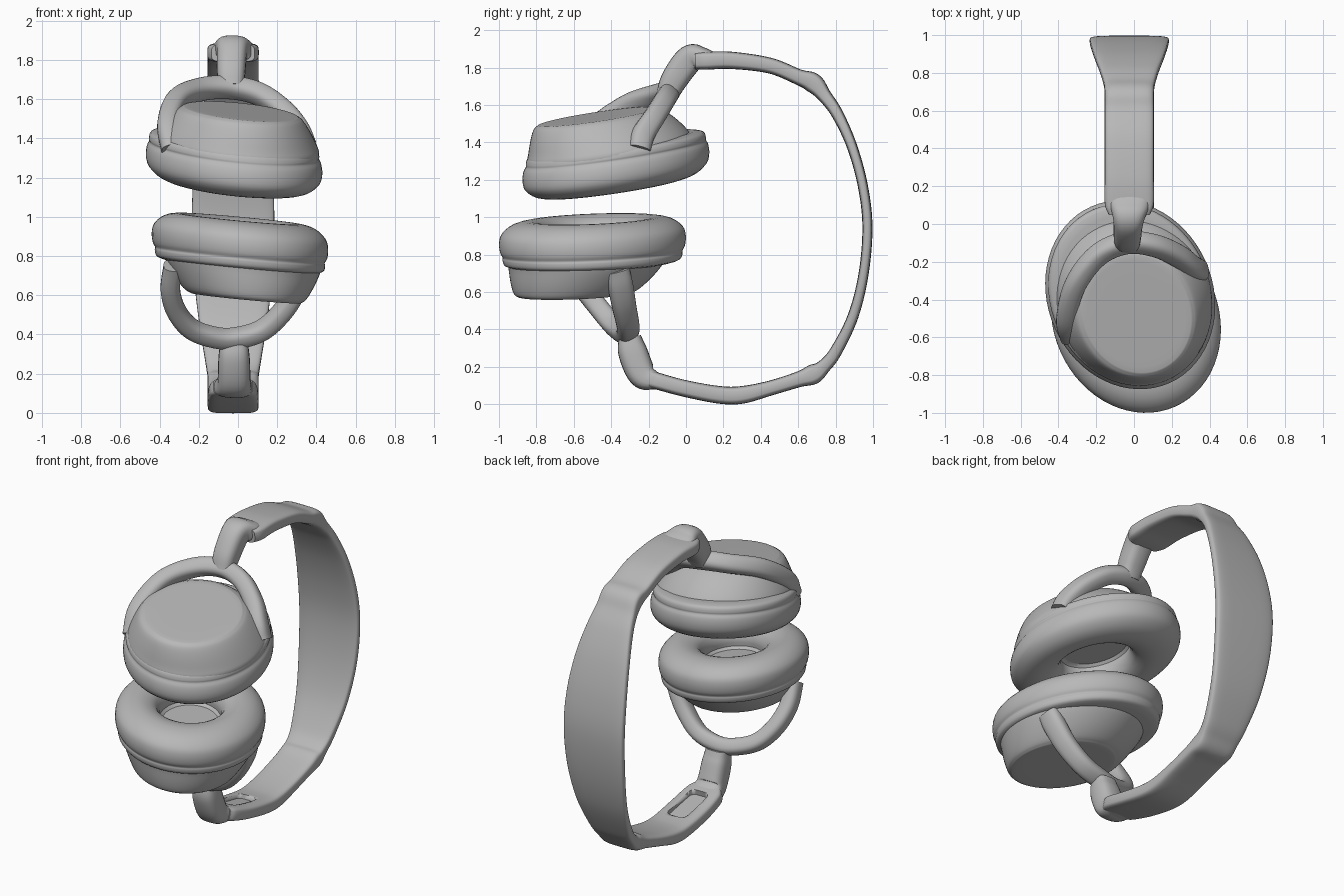
import bpy, bmesh, math
from mathutils import Vector

if "Cube" in bpy.data.objects:
    bpy.data.objects.remove(bpy.data.objects["Cube"])

grey = bpy.data.materials.new("grey")
grey.diffuse_color = (0.48, 0.48, 0.48, 1)
grey.use_nodes = True
grey.node_tree.nodes["Principled BSDF"].inputs["Base Color"].default_value = grey.diffuse_color


def finish(name, bm, angle=45):
    bmesh.ops.recalc_face_normals(bm, faces=bm.faces)
    me = bpy.data.meshes.new(name)
    bm.to_mesh(me)
    bm.free()
    ob = bpy.data.objects.new(name, me)
    bpy.context.collection.objects.link(ob)
    me.materials.append(grey)
    bpy.context.view_layer.objects.active = ob
    ob.select_set(True)
    bpy.ops.object.shade_smooth_by_angle(angle=math.radians(angle))
    ob.select_set(False)
    return ob


def skin(name, rings, angle=45):
    """Bridge closed rings of points and cap both ends."""
    bm = bmesh.new()
    loops = [[bm.verts.new(p) for p in r] for r in rings]
    n = len(loops[0])
    for a, b in zip(loops, loops[1:]):
        for i in range(n):
            j = (i + 1) % n
            bm.faces.new((a[i], a[j], b[j], b[i]))
    bm.faces.new(loops[0])
    bm.faces.new(loops[-1])
    return finish(name, bm, angle)


def catmull(keys, steps):
    """Smooth interpolation of number tuples."""
    k = [Vector(p) for p in keys]
    k = [2 * k[0] - k[1]] + k + [2 * k[-1] - k[-2]]
    out = []
    for i in range(1, len(k) - 2):
        a, b, c, d = k[i - 1:i + 3]
        for s in range(steps):
            t = s / steps
            out.append(0.5 * (2 * b + (c - a) * t + (2 * a - 5 * b + 4 * c - d) * t * t
                              + (3 * b - a - 3 * c + d) * t ** 3))
    return out + [k[-2]]


def sweep(name, keys, ref, power, steps=6, n=24):
    """Sweep a rounded section; keys are x, y, z, half width along ref, half thickness."""
    pts = catmull(keys, steps)
    rings = []
    for i, p in enumerate(pts):
        a, b = pts[max(i - 1, 0)], pts[min(i + 1, len(pts) - 1)]
        t = Vector((b - a)[:3]).normalized()
        side = (Vector(ref) - t * t.dot(Vector(ref))).normalized()
        nor = t.cross(side)
        ring = []
        for j in range(n):
            c, s = math.cos(math.tau * j / n), math.sin(math.tau * j / n)
            u = math.copysign(abs(c) ** power, c) * p[3]
            v = math.copysign(abs(s) ** power, s) * p[4]
            ring.append(Vector(p[:3]) + side * u + nor * v)
        rings.append(ring)
    return skin(name, rings)


TURN = math.radians(24)   # the oval cups are turned about their own axis


def cup_part(name, profile, centre, slope, up, steps=3):
    """Stack tilted ovals; profile rows are radii, height, x offset, y offset."""
    rings = []
    ct, st = math.cos(TURN), math.sin(TURN)
    for rx, ry, h, ox, oy in catmull(profile, steps):
        ring = []
        for j in range(64):
            a = math.tau * j / 64
            u, v = 0.971 * rx * math.cos(a), 1.022 * ry * math.sin(a)
            x, y = ox + u * ct - v * st, oy + u * st + v * ct
            z = slope[0] * x + slope[1] * y + up * h
            ring.append(Vector(centre) + Vector((x, y, z)))
        rings.append(ring)
    return skin(name, rings, 35)


# Headband: y, z, half width, half thickness
band = [(0.05, 1.835, .11, .045), (0.11, 1.837, .13, .048), (0.25, 1.838, .13, .046),
        (0.45, 1.81, .13, .042), (0.6, 1.75, .13, .042), (0.68, 1.717, .13, .053),
        (0.74, 1.65, .135, .038), (0.81, 1.55, .155, .032), (0.887, 1.38, .185, .028),
        (0.945, 1.17, .205, .027), (0.97, 0.95, .21, .027), (0.95, 0.7, .2, .027),
        (0.893, 0.47, .175, .029), (0.8, 0.28, .145, .033), (0.735, 0.2, .132, .038),
        (0.68, 0.16, .13, .053), (0.6, 0.132, .13, .042), (0.45, 0.086, .13, .04),
        (0.3, 0.05, .13, .047), (0.18, 0.05, .13, .047), (0, 0.083, .13, .045),
        (-0.14, 0.12, .12, .045), (-0.19, 0.135, .1, .045)]
headband = sweep("headband", [(-.025,) + k for k in band], (1, 0, 0), 0.45, 8, 32)

# Recess on the inner side of the lower arm
bm = bmesh.new()
bmesh.ops.create_cube(bm, size=1)
bmesh.ops.scale(bm, vec=(.13, .27, .08), verts=bm.verts)
bmesh.ops.bevel(bm, geom=[e for e in bm.edges if abs(e.verts[0].co.z - e.verts[1].co.z) > .05],
                offset=.035, segments=4, profile=.5, affect='EDGES')
cutter = finish("recess_cutter", bm)
cutter.location = (-.025, .02, .139)
cutter.rotation_euler.x = -0.19
cutter.hide_render = True
cutter.hide_viewport = True
cut = headband.modifiers.new("recess", 'BOOLEAN')
cut.object = cutter
cut.operation = 'DIFFERENCE'

# Stems between the headband and the yokes
sweep("upper_stem", [(-.035, -.1, 1.655, .065, .06), (-.035, -.06, 1.74, .073, .072),
                     (-.03, .02, 1.845, .08, .075), (-.025, .085, 1.85, .105, .06),
                     (-.025, .15, 1.838, .11, .04)], (1, 0, 0), 0.7)
sweep("lower_stem", [(-.02, -.3, .36, .07, .06), (-.02, -.285, .28, .08, .078),
                     (-.02, -.235, .16, .085, .075), (-.025, -.17, .125, .1, .05),
                     (-.025, -.13, .11, .09, .03)], (1, 0, 0), 0.7)

# Yokes arching round the back of each cup
upper = [(-.335, -.6, 1.34, .05), (-.357, -.5, 1.47, .056), (-.31, -.32, 1.595, .058),
         (-.19, -.165, 1.65, .056), (-.04, -.1, 1.66, .056), (.11, -.115, 1.625, .056),
         (.235, -.17, 1.535, .058), (.31, -.23, 1.44, .062), (.345, -.25, 1.36, .06)]
lower = [(-.33, -.63, .75, .055), (-.345, -.555, .63, .055), (-.315, -.47, .52, .055),
         (-.24, -.395, .43, .055), (-.13, -.345, .387, .055), (-.02, -.315, .38, .058),
         (.12, -.31, .42, .06), (.23, -.33, .52, .064), (.3, -.35, .63, .068),
         (.335, -.37, .72, .068)]
sweep("upper_yoke", [k + (.055,) for k in upper], (0, .75, -.66), 0.75)
sweep("lower_yoke", [k + (.05,) for k in lower], (0, .85, .5), 0.75)

# Cups: soft cushion with a hollow middle, and an off-centre shell
cushion = [(.005, .005, .15, 0, 0), (.17, .19, .15, 0, 0), (.185, .205, .09, 0, 0),
           (.22, .24, .03, 0, 0), (.3, .33, 0, 0, 0), (.38, .425, .015, 0, 0),
           (.435, .485, .06, 0, 0), (.45, .5, .11, 0, 0), (.445, .495, .16, 0, 0),
           (.432, .482, .185, 0, 0), (.435, .482, .2, 0, 0), (.425, .47, .23, 0, 0),
           (.38, .42, .245, 0, 0)]
shell = [(.4, .42, .15, .02, -.03), (.42, .435, .21, .02, -.035), (.41, .425, .25, .02, -.04),
         (.37, .39, .32, .025, -.065), (.33, .35, .375, .03, -.09),
         (.3, .32, .395, .035, -.1), (.26, .28, .4, .035, -.1), (.005, .005, .4, .035, -.1)]
lower_shell = [(rx * .965, ry * .965, h, ox - .005, oy + .005) for rx, ry, h, ox, oy in shell]
for side, prof, centre, slope, up in (
        ("upper", shell, (-.02, -.375, 1.155), (-.09, .14), 1),
        ("lower", lower_shell, (.01, -.5, .99), (-.09, .03), -1)):
    cup_part(side + "_cushion", cushion, centre, slope, up)
    cup_part(side + "_shell", prof, centre, slope, up)
